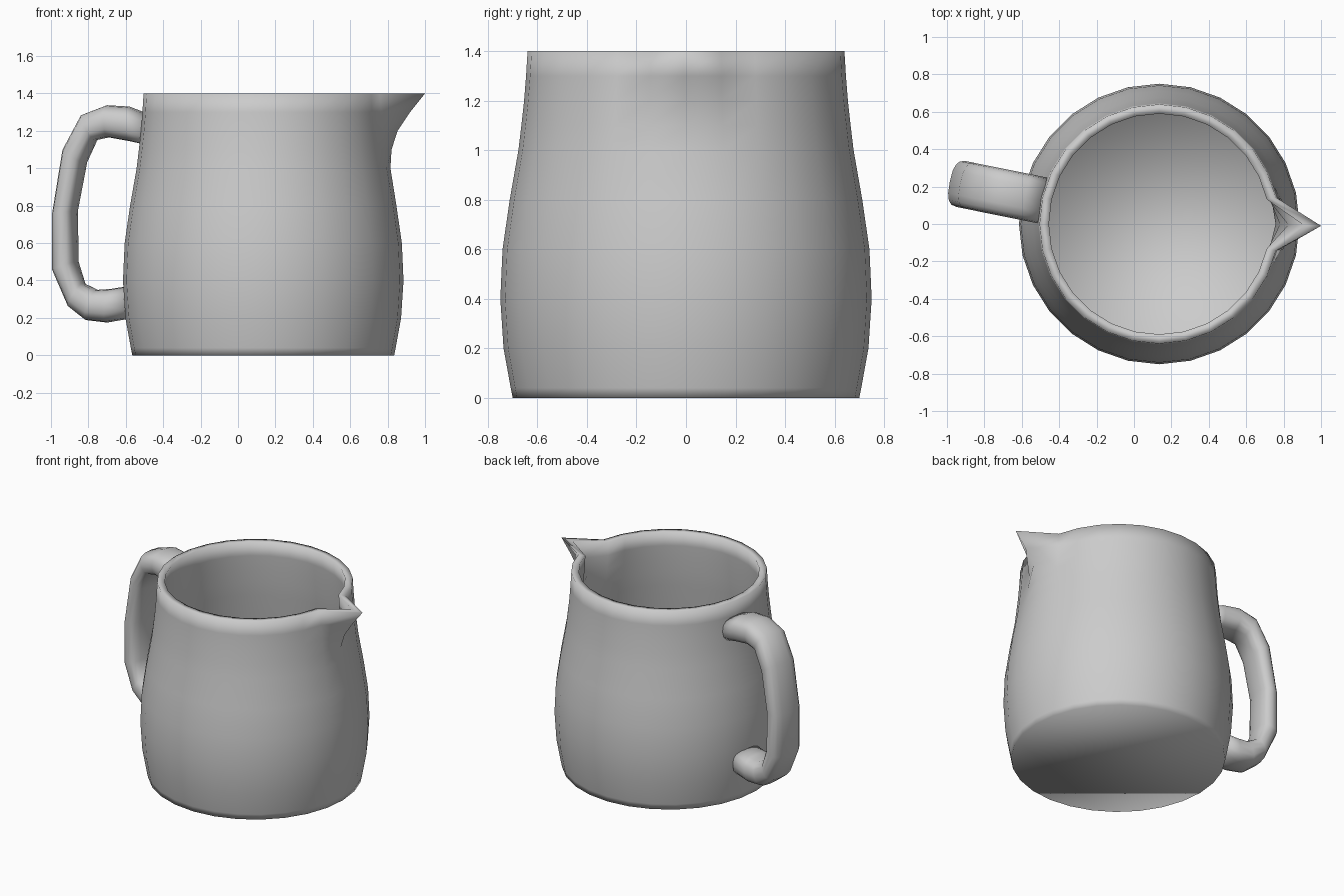
import bpy, bmesh, math
from mathutils import Vector

if "Cube" in bpy.data.objects:
    bpy.data.objects.remove(bpy.data.objects["Cube"])

CX = 0.135      # body axis in x
SEG = 28


def loft(name, rings):
    """Skin a list of closed rings and cap both ends."""
    bm = bmesh.new()
    rows = [[bm.verts.new(p) for p in ring] for ring in rings]
    n = len(rows[0])
    for a, b in zip(rows, rows[1:]):
        for i in range(n):
            j = (i + 1) % n
            bm.faces.new((a[i], a[j], b[j], b[i]))
    bm.faces.new(rows[0][::-1])
    bm.faces.new(rows[-1])
    bmesh.ops.recalc_face_normals(bm, faces=bm.faces)
    mesh = bpy.data.meshes.new(name)
    bm.to_mesh(mesh)
    bm.free()
    mesh.shade_smooth()
    obj = bpy.data.objects.new(name, mesh)
    bpy.context.collection.objects.link(obj)
    return obj


# Jug body: (radius, height, radius in the spout direction)
profile = [
    (0.700, 0.00, 0.700), (0.708, 0.04, 0.708), (0.737, 0.20, 0.737),
    (0.750, 0.40, 0.750), (0.741, 0.60, 0.741), (0.712, 0.80, 0.712),
    (0.677, 1.00, 0.680), (0.665, 1.10, 0.686), (0.654, 1.20, 0.718),
    (0.646, 1.30, 0.785), (0.640, 1.40, 0.865),          # outer wall
    (0.590, 1.40, 0.775), (0.596, 1.30, 0.690), (0.604, 1.20, 0.645),
    (0.615, 1.10, 0.622), (0.627, 1.00, 0.627), (0.662, 0.80, 0.662),
    (0.691, 0.60, 0.691), (0.700, 0.40, 0.700), (0.687, 0.20, 0.687),
    (0.655, 0.05, 0.655),                                # inner wall
]
rings = []
for r, z, spout in profile:
    ring = []
    for i in range(SEG):
        a = 2 * math.pi * i / SEG
        rad = spout if i == 0 else r
        y = -0.01 * (spout - r) / 0.225 if i == 0 else rad * math.sin(a)
        ring.append((CX + rad * math.cos(a), y, z))
    rings.append(ring)
loft("jug_body", rings)

# Handle: outer and inner edge of the strap as (front-view x, z) pairs
strap = [
    ((-0.49, 1.295), (-0.49, 1.125)), ((-0.58, 1.33), (-0.58, 1.145)),
    ((-0.70, 1.337), (-0.69, 1.165)), ((-0.83, 1.287), (-0.76, 1.15)),
    ((-0.93, 1.10), (-0.815, 1.03)), ((-0.985, 0.76), (-0.865, 0.77)),
    ((-0.985, 0.455), (-0.86, 0.50)), ((-0.90, 0.26), (-0.825, 0.385)),
    ((-0.81, 0.188), (-0.75, 0.35)), ((-0.70, 0.175), (-0.68, 0.355)),
    ((-0.585, 0.195), (-0.585, 0.37)),
]
turn = math.radians(11.4)
out_dir = Vector((-math.cos(turn), math.sin(turn), 0))
side_dir = Vector((math.sin(turn), math.cos(turn), 0))


def strap_point(p):
    return Vector((CX, 0, p[1])) + out_dir * ((CX - p[0]) / math.cos(turn))


rings = []
for outer, inner in strap:
    o, i = strap_point(outer), strap_point(inner)
    mid, half = (o + i) / 2, (o - i) / 2
    ring = []
    for k in range(16):
        a = 2 * math.pi * k / 16
        c, s = math.cos(a), math.sin(a)
        u = math.copysign(abs(c) ** 0.75, c)
        v = math.copysign(abs(s) ** 0.75, s)
        ring.append(mid + half * u + side_dir * 0.125 * v)
    rings.append(ring)
loft("handle", rings)
